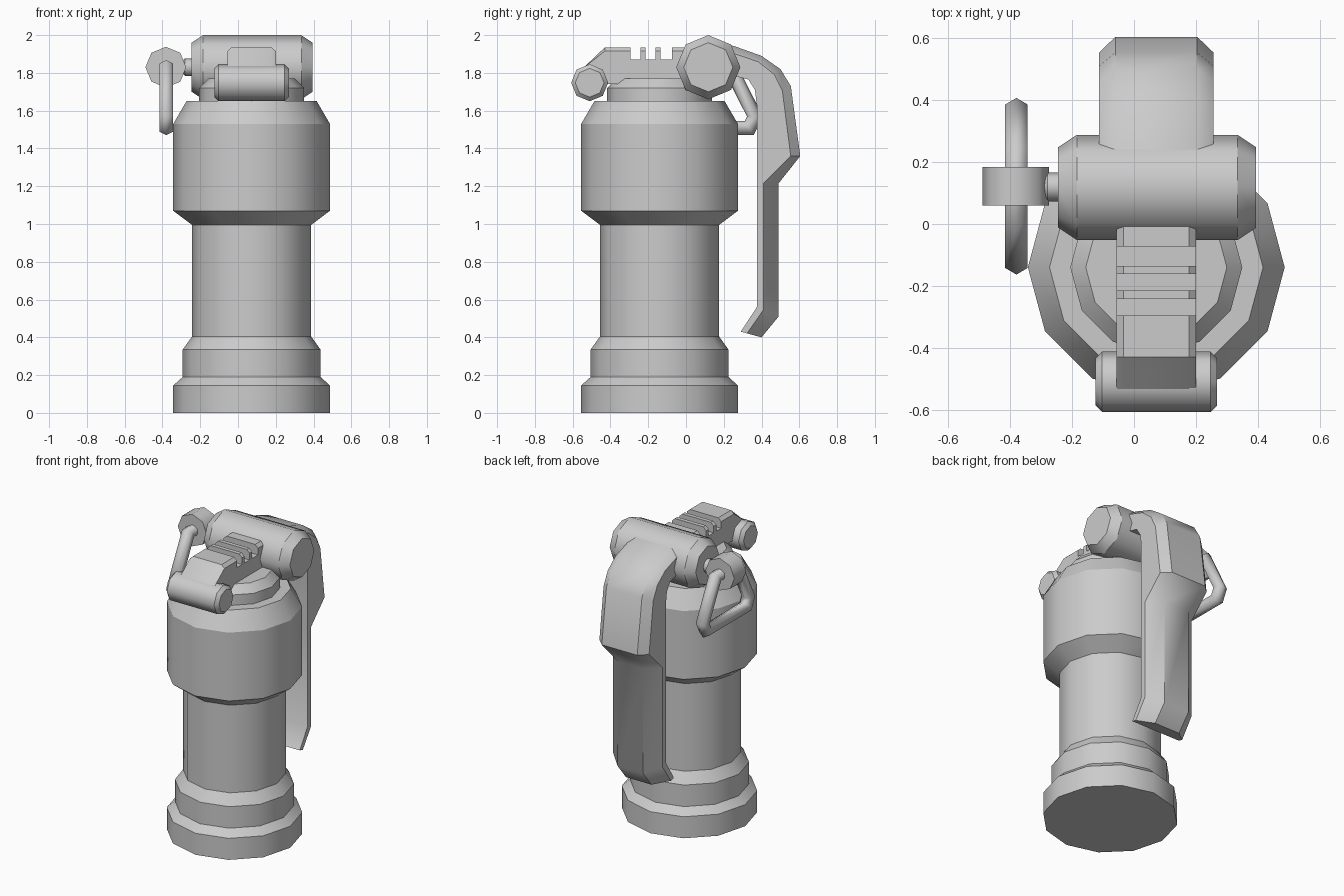
import bpy, bmesh, math
from mathutils import Vector

if "Cube" in bpy.data.objects:
    bpy.data.objects.remove(bpy.data.objects["Cube"])

CX = 0.072  # centre line of body and lever in x


def finish(bm, name, angle=None):
    bmesh.ops.recalc_face_normals(bm, faces=bm.faces[:])
    for f in bm.faces:
        f.smooth = True
    if angle:
        for e in bm.edges:
            e.smooth = e.calc_face_angle(0) < math.radians(angle)
    mesh = bpy.data.meshes.new(name)
    bm.to_mesh(mesh)
    bm.free()
    ob = bpy.data.objects.new(name, mesh)
    bpy.context.collection.objects.link(ob)
    return ob


def loft(name, sections, closed=False, angle=40):
    """Skin a row of equal-length point loops."""
    bm = bmesh.new()
    rings = [[bm.verts.new(p) for p in s] for s in sections]
    pairs = list(zip(rings, rings[1:]))
    if closed:
        pairs.append((rings[-1], rings[0]))
    else:
        bm.faces.new(rings[0])
        bm.faces.new(rings[-1])
    n = len(rings[0])
    for a, b in pairs:
        for i in range(n):
            j = (i + 1) % n
            bm.faces.new((a[i], a[j], b[j], b[i]))
    return finish(bm, name, angle)


def turned(name, profile, sides, origin, axis):
    """Turn (radius, height) points round an axis; rings stay sharp."""
    place = {'X': lambda u, v, h: (h, u, v),
             'Y': lambda u, v, h: (u, h, v),
             'Z': lambda u, v, h: (u, v, h)}[axis]
    o = Vector(origin)
    sections = []
    for r, h in profile:
        ang = [2 * math.pi * i / sides for i in range(sides)]
        sections.append([o + Vector(place(r * math.cos(a), r * math.sin(a), h)) for a in ang])
    ob = loft(name, sections, angle=None)
    n = sides
    for e in ob.data.edges:
        a, b = e.vertices
        if a // n == b // n:
            e.use_edge_sharp = True
    return ob


def chamfered_rod(name, r, half, c, sides, origin, axis):
    return turned(name, [(r - c, -half), (r, -half + c), (r, half - c), (r - c, half)],
                  sides, origin, axis)


# Body with stepped base, grip, collar and neck
turned("body", [(0.415, 0), (0.415, 0.145), (0.365, 0.19), (0.365, 0.335),
                (0.315, 0.405), (0.315, 0.995), (0.415, 1.07), (0.415, 1.53),
                (0.345, 1.65), (0.278, 1.65), (0.278, 1.72), (0.228, 1.77)],
       12, (CX, -0.14, 0), 'Z')

# Hinge barrel, front barrel and the stub holding the pin eye
turned("hinge_barrel", [(0.13, -0.32), (0.17, -0.26), (0.17, 0.26), (0.13, 0.32)],
       8, (CX + 0.003, 0.118, 1.83), 'X')
chamfered_rod("front_barrel", 0.098, 0.197, 0.022, 8, (CX, -0.51, 1.748), 'X')
chamfered_rod("pin_stub", 0.047, 0.06, 0.015, 8, (-0.235, 0.12, 1.83), 'X')
turned("pin_eye", [(0.108, -0.063), (0.108, 0.063)], 8, (-0.382, 0.122, 1.83), 'Y')

# Top arm with three notches and chamfered top edges
top, low = 1.935, 1.87
arm = [(-0.54, 1.74), (-0.54, 1.83), (-0.43, top)]
for a, b in ((-0.295, -0.242), (-0.215, -0.162), (-0.135, -0.073)):
    arm += [(a, top), (a, low), (b, low), (b, top)]
arm += [(0.06, top), (0.06, 1.74)]
loft("top_arm", [[(CX + x, y, z - (d if z > 1.9 else 0)) for y, z in arm]
                 for x, d in ((-0.128, 0.02), (-0.106, 0), (0.106, 0), (0.128, 0.02))],
     angle=30)

# Safety lever: (outer y, z), (inner y, z), outer half width, chamfer depth fraction
lever = [((0.20, 1.955), (0.20, 1.78), 0.132, 0.2),
         ((0.26, 1.94), (0.25, 1.785), 0.132, 0.25),
         ((0.40, 1.89), (0.33, 1.765), 0.132, 0.25),
         ((0.50, 1.82), (0.365, 1.71), 0.132, 0.25),
         ((0.555, 1.73), (0.375, 1.63), 0.132, 0.25),
         ((0.605, 1.36), (0.375, 1.36), 0.132, 0.22),
         ((0.49, 1.215), (0.375, 1.215), 0.095, 0.7),
         ((0.49, 0.51), (0.375, 0.56), 0.095, 0.7),
         ((0.40, 0.40), (0.29, 0.43), 0.095, 0.7)]
sections = []
for o, i, w, t in lever:
    o, i = Vector(o), Vector(i)
    m = o.lerp(i, t)
    half = [(w, o), (0.185, m), (0.185, i)]
    sections.append([(CX + x, p.x, p.y) for x, p in half] +
                    [(CX - x, p.x, p.y) for x, p in reversed(half)])
loft("safety_lever", sections)

# Pull ring: mitred six-sided tube round a trapezoid loop
right = [(0.11, 1.83), (0.243, 1.57), (0.213, 1.508)]
path = [Vector((0.122 + y, z)) for y, z in right] + \
       [Vector((0.122 - y, z)) for y, z in reversed(right)]
R, tube = 0.038, []
for k, p in enumerate(path):
    d0 = (p - path[k - 1]).normalized()
    d1 = (path[(k + 1) % len(path)] - p).normalized()
    n0, n1 = Vector((-d0.y, d0.x)), Vector((-d1.y, d1.x))
    m = (n0 + n1) / (1 + n0.dot(n1))
    ring = []
    for s in range(6):
        a = s * math.pi / 3
        q = p + m * (R * math.cos(a))
        ring.append((-0.38 + R * 1.1 * math.sin(a), q.x, q.y))
    tube.append(ring)
loft("pull_ring", tube, closed=True, angle=65)
